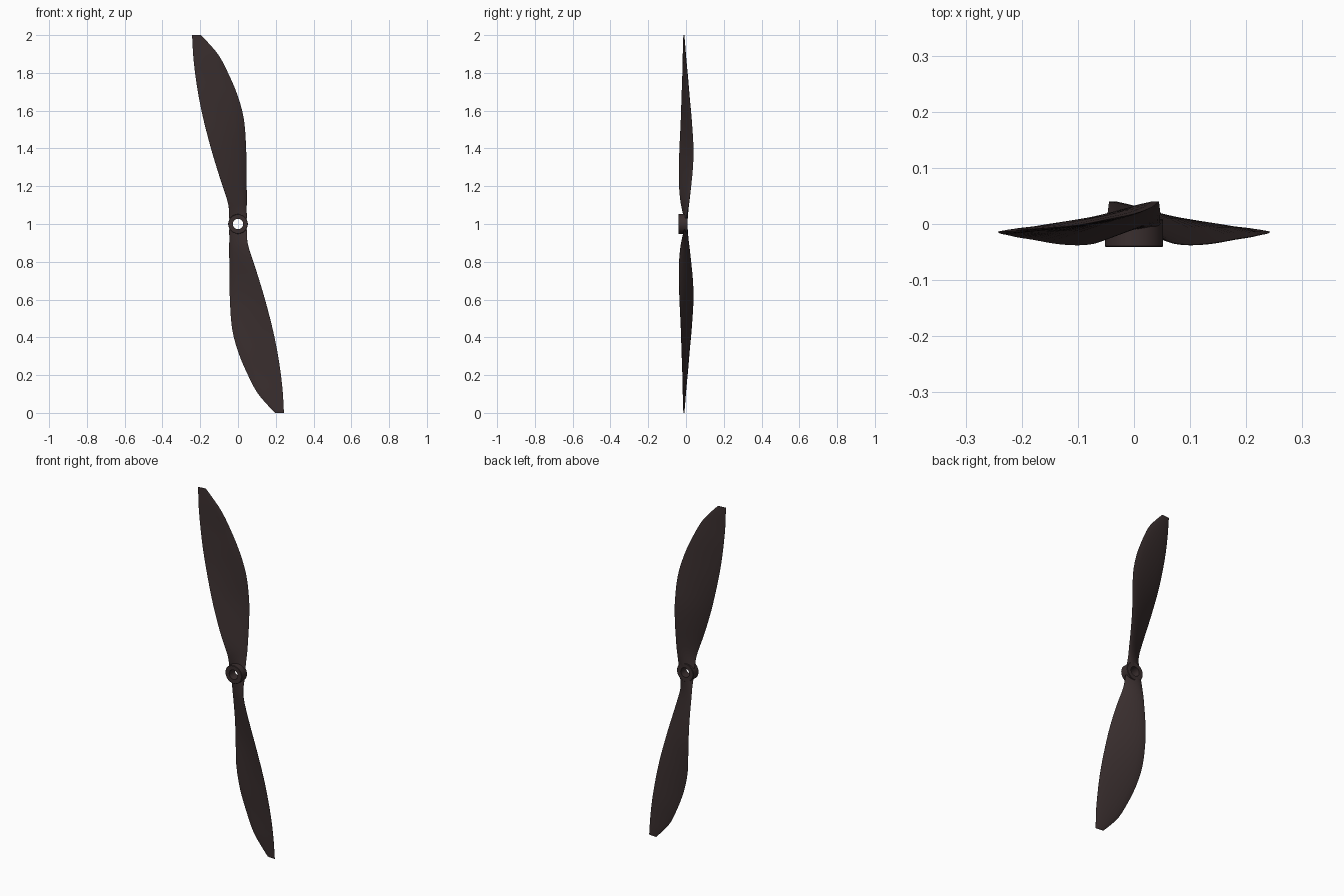
import bpy, bmesh, math
from mathutils import Vector, Matrix

if "Cube" in bpy.data.objects:
    bpy.data.objects.remove(bpy.data.objects["Cube"])

mat = bpy.data.materials.new("dark_brown")
mat.diffuse_color = (0.042, 0.028, 0.028, 1)
mat.use_nodes = True
mat.node_tree.nodes["Principled BSDF"].inputs["Base Color"].default_value = mat.diffuse_color

# Blade stations: z, left x, right x, left y, right y, thickness
STATIONS = [
    (1.03, -.048, .047, -.010, .000, .018),
    (1.08, -.048, .046, -.021, .010, .017),
    (1.13, -.058, .047, -.030, .018, .016),
    (1.20, -.081, .046, -.036, .027, .015),
    (1.29, -.110, .045, -.037, .036, .015),
    (1.40, -.143, .043, -.034, .040, .015),
    (1.55, -.182, .032, -.027, .030, .014),
    (1.675, -.208, .000, -.023, .018, .013),
    (1.79, -.226, -.048, -.019, .008, .011),
    (1.89, -.237, -.100, -.017, -.002, .009),
    (1.96, -.241, -.158, -.015, -.007, .006),
    (2.00, -.243, -.196, -.014, -.010, .003),
]
# Airfoil profile: position along chord, offset as a fraction of thickness
PROFILE = [(0, .04), (.08, .28), (.25, .56), (.45, .72), (.65, .72), (.82, .56),
           (.94, .3), (1, 0), (.94, -.2), (.75, -.28), (.5, -.26), (.25, -.2), (0, -.06)]


def finish(bm, name):
    bmesh.ops.recalc_face_normals(bm, faces=bm.faces)
    mesh = bpy.data.meshes.new(name)
    bm.to_mesh(mesh)
    bm.free()
    ob = bpy.data.objects.new(name, mesh)
    bpy.context.collection.objects.link(ob)
    mesh.materials.append(mat)
    bpy.ops.object.select_all(action='DESELECT')
    ob.select_set(True)
    bpy.context.view_layer.objects.active = ob
    bpy.ops.object.shade_smooth_by_angle(angle=math.radians(40))
    return ob


def smooth_stations(rows, steps=3):
    # Catmull-Rom interpolation between stations
    out = []
    for i in range(len(rows) - 1):
        p = [rows[max(0, min(len(rows) - 1, i + k))] for k in (-1, 0, 1, 2)]
        for s in range(steps):
            t = s / steps
            out.append([.5 * (2 * b + (c - a) * t + (2 * a - 5 * b + 4 * c - d) * t * t
                              + (3 * b - a - 3 * c + d) * t ** 3) for a, b, c, d in zip(*p)])
    return out + [rows[-1]]


def blade(name, turn):
    bm = bmesh.new()
    loops = []
    for z, xl, xr, yl, yr, th in smooth_stations(STATIONS):
        chord = Vector((xr - xl, yr - yl))
        n = Vector((-chord.y, chord.x)).normalized()
        loops.append([bm.verts.new((xl + chord.x * u + n.x * v * th,
                                    yl + chord.y * u + n.y * v * th, z)) for u, v in PROFILE])
    k = len(PROFILE)
    for a, b in zip(loops, loops[1:]):
        for i in range(k):
            j = (i + 1) % k
            bm.faces.new((a[i], a[j], b[j], b[i]))
    bm.faces.new(loops[0])
    bm.faces.new(loops[-1])
    bmesh.ops.rotate(bm, verts=bm.verts, cent=(0, 0, 1), matrix=Matrix.Rotation(turn, 3, 'Y'))
    return finish(bm, name)


# Two blades, half a turn apart
blade("upper_blade", 0)
blade("lower_blade", math.pi)

# Hub ring with shaft hole
bm = bmesh.new()
SIDES = 48
section = [(.027, -.041), (.050, -.041), (.052, -.039), (.052, .007), (.050, .009), (.027, .009)]
rings = []
for i in range(SIDES):
    a = 2 * math.pi * i / SIDES
    rings.append([bm.verts.new((r * math.cos(a), y, 1 + r * math.sin(a))) for r, y in section])
for i in range(SIDES):
    a, b = rings[i], rings[(i + 1) % SIDES]
    for j in range(len(section)):
        k = (j + 1) % len(section)
        bm.faces.new((a[j], a[k], b[k], b[j]))
finish(bm, "hub_ring")
